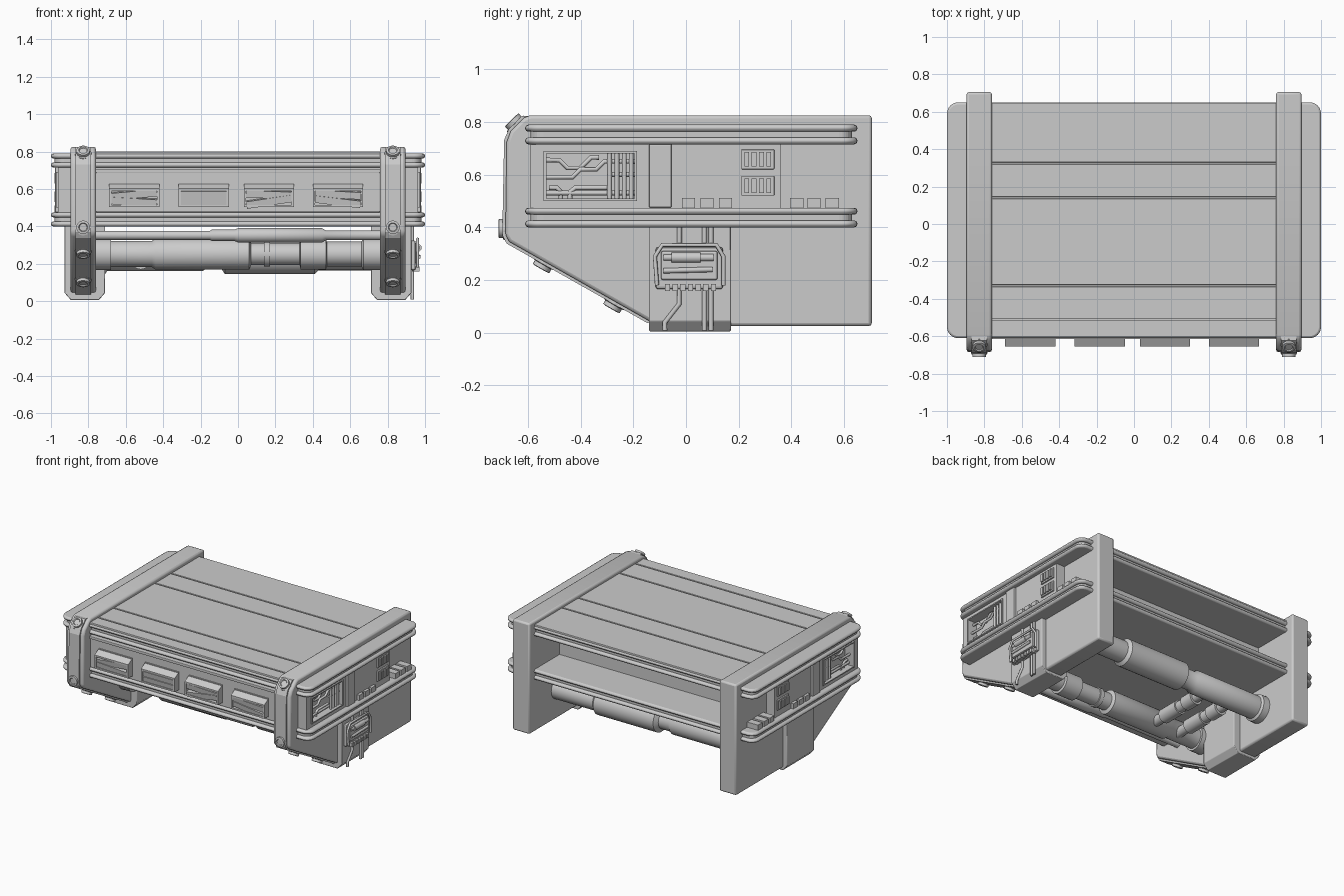
import bpy, bmesh, math
from mathutils import Vector, Matrix


def finish(name, bm, bevel=0.0, smooth=False):
    bmesh.ops.recalc_face_normals(bm, faces=bm.faces)
    me = bpy.data.meshes.new(name)
    bm.to_mesh(me)
    bm.free()
    ob = bpy.data.objects.new(name, me)
    bpy.context.collection.objects.link(ob)
    if bevel:
        m = ob.modifiers.new("bevel", 'BEVEL')
        m.width, m.segments, m.limit_method = bevel, 2, 'ANGLE'
    if smooth:
        bpy.context.view_layer.objects.active = ob
        ob.select_set(True)
        bpy.ops.object.shade_smooth_by_angle(angle=math.radians(35))
        ob.select_set(False)
    return ob


def box(name, x, y, z, bevel=0.0):
    """Box from (min, max) ranges."""
    bm = bmesh.new()
    bmesh.ops.create_cube(bm, size=1)
    for v in bm.verts:
        v.co = [(r[0] + r[1]) / 2 + c * (r[1] - r[0]) for r, c in zip((x, y, z), v.co)]
    return finish(name, bm, bevel)


def side_box(name, s, x, y, z, bevel=0.0):
    return box(name, tuple(sorted((s * x[0], s * x[1]))), y, z, bevel)


def prism(name, pts, axis, lo, hi, bevel=0.0):
    """Extrude a 2D outline along x (outline in yz), y (xz) or z (xy)."""
    def place(p, h):
        co = list(p)
        co.insert(axis, h)
        return co
    bm = bmesh.new()
    f = bm.faces.new([bm.verts.new(place(p, lo)) for p in pts])
    r = bmesh.ops.extrude_face_region(bm, geom=[f])
    for v in r['geom']:
        if isinstance(v, bmesh.types.BMVert):
            v.co[axis] = hi
    return finish(name, bm, bevel, bool(bevel))


def lathe(name, origin, direction, profile, n=32):
    """Stepped round part: profile of (distance along direction, radius)."""
    rot = Vector(direction).to_track_quat('Z', 'Y').to_matrix().to_4x4()
    M = Matrix.Translation(origin) @ rot
    bm = bmesh.new()
    rings = [[bm.verts.new(M @ Vector((r * math.cos(2 * math.pi * i / n),
              r * math.sin(2 * math.pi * i / n), d))) for i in range(n)] for d, r in profile]
    for a, b in zip(rings, rings[1:]):
        for i in range(n):
            bm.faces.new((a[i], a[(i + 1) % n], b[(i + 1) % n], b[i]))
    bm.faces.new(rings[0])
    bm.faces.new(rings[-1])
    return finish(name, bm, 0, True)


def cable(name, pts, r):
    cu = bpy.data.curves.new(name, 'CURVE')
    cu.dimensions, cu.bevel_depth, cu.bevel_resolution = '3D', r, 2
    cu.use_fill_caps = True
    sp = cu.splines.new('POLY')
    sp.points.add(len(pts) - 1)
    for p, co in zip(sp.points, pts):
        p.co = (*co, 1)
    ob = bpy.data.objects.new(name, cu)
    bpy.context.collection.objects.link(ob)


def rounded_rect(x, y0, y1, r, n=6):
    pts = []
    for k, (cx, cy) in enumerate(((x - r, y1 - r), (r - x, y1 - r), (r - x, y0 + r), (x - r, y0 + r))):
        for i in range(n + 1):
            a = math.pi / 2 * (k + i / n)
            pts.append((cx + r * math.cos(a), cy + r * math.sin(a)))
    return pts


# Upper and lower decks, each with two rounded rails around the rim
for deck, z0 in (("lower", 0.40), ("upper", 0.715)):
    prism(deck + "_deck", rounded_rect(0.98, -0.59, 0.63, 0.05), 2, z0 + 0.006, z0 + 0.07)
    for i in (0, 1):
        z = z0 + i * 0.048
        prism(f"{deck}_rail_{i}", rounded_rect(1.0, -0.61, 0.65, 0.06), 2, z, z + 0.026, 0.011)

# Core between the decks, open at the back
box("core", (-0.9, 0.9), (-0.58, 0.36), (0.46, 0.73))
box("front_panel", (-0.76, 0.76), (-0.605, -0.56), (0.475, 0.705), 0.006)
box("front_upper_trim", (-0.76, 0.76), (-0.615, -0.56), (0.685, 0.705), 0.004)

# Top plates separated by narrow seams
for i, (a, b) in enumerate(((-0.605, -0.515), (-0.505, -0.335), (-0.325, 0.135), (0.145, 0.32), (0.33, 0.645))):
    box(f"top_plate_{i}", (-0.77, 0.77), (a, b), (0.775, 0.799), 0.003)

# Front vents with slanted louvre blades
for i, x in enumerate((-0.555, -0.183, 0.165, 0.535)):
    x0, x1 = x - 0.134, x + 0.134
    box(f"vent_plate_{i}", (x0, x1), (-0.612, -0.6), (0.5, 0.632))
    prism(f"vent_hood_{i}", [(-0.605, 0.63), (-0.655, 0.602), (-0.655, 0.59), (-0.605, 0.59)], 0, x0, x1)
    box(f"vent_sill_{i}", (x0, x1), (-0.655, -0.605), (0.503, 0.514))
    for e in (x0, x1 - 0.012):
        box(f"vent_end_{i}", (e, e + 0.012), (-0.655, -0.605), (0.51, 0.595))
    for j, t in enumerate(((0.06, -0.09), (0, 0), (-0.15, 0.03), (0.12, 0.05))[i]):
        b = box(f"vent_blade_{i}_{j}", (-0.121, 0.121), (-0.02, 0.02), (-0.019, 0.019))
        b.location = (x, -0.632, 0.533 + j * 0.038)
        b.rotation_euler = (0.15, t, 0)

outline = [(0.705, 0.825), (0.705, 0.025), (-0.1, 0.025), (-0.14, 0.045), (-0.67, 0.345),
           (-0.685, 0.37), (-0.68, 0.725), (-0.665, 0.765), (-0.615, 0.815), (-0.59, 0.825)]
front_strip = [(-0.1, 0.06), (-0.145, 0.036), (-0.68, 0.338), (-0.697, 0.37), (-0.69, 0.73),
               (-0.673, 0.772), (-0.622, 0.823), (-0.57, 0.82), (-0.6, 0.4)]
bolts = [((-0.64, 0.785), (-0.7, 0.72)), ((-0.68, 0.395), (-1, 0)),
         ((-0.535, 0.27), (-0.5, -0.87)), ((-0.268, 0.118), (-0.5, -0.87))]
for s, side in ((1, "right"), (-1, "left")):
    # Side bracket and its raised front strip
    prism(side + "_bracket", outline, 0, s * 0.76, s * 0.895, 0.012)
    prism(side + "_bracket_strip", front_strip, 0, s * 0.785, s * 0.87)
    # Bolts
    for i, ((y, z), (dy, dz)) in enumerate(bolts):
        lathe(f"{side}_bolt_{i}", (s * 0.828, y, z), (0, dy, dz),
              [(0, 0.044), (0.012, 0.044), (0.014, 0.036), (0.03, 0.036), (0.032, 0.024), (0.026, 0.02)], 20)
    # Wrapped foot with chamfered bottom
    foot = [(0.71, 0.41), (0.71, 0.045), (0.745, 0.005), (0.893, 0.005), (0.928, 0.045), (0.928, 0.41)]
    prism(side + "_foot", [(s * x, z) for x, z in foot], 1, -0.14, 0.17, 0.004)
    # Side wall built around the equipment window
    X = (0.89, 0.962)
    for i, (y, z) in enumerate((((-0.59, -0.53), (0.47, 0.72)), ((-0.19, 0.36), (0.47, 0.72)),
                                ((-0.53, -0.19), (0.47, 0.51)), ((-0.53, -0.19), (0.68, 0.72)))):
        side_box(f"{side}_wall_{i}", s, X, y, z)
    for i, (y, z) in enumerate((((-0.54, -0.53), (0.5, 0.69)), ((-0.195, -0.185), (0.5, 0.69)),
                                ((-0.53, -0.19), (0.502, 0.51)), ((-0.53, -0.19), (0.68, 0.688)))):
        side_box(f"{side}_window_frame_{i}", s, (0.95, 0.972), y, z)
    side_box(side + "_wall_post", s, (0.95, 0.978), (-0.14, -0.055), (0.475, 0.715), 0.004)
    # Pipework inside the window
    routes = [[(-0.52, 0.55), (-0.49, 0.55), (-0.475, 0.535), (-0.475, 0.51)],
              [(-0.44, 0.51), (-0.44, 0.535), (-0.42, 0.55), (-0.3, 0.55)],
              [(-0.53, 0.59), (-0.43, 0.59), (-0.4, 0.62), (-0.34, 0.62), (-0.31, 0.65), (-0.19, 0.65)],
              [(-0.53, 0.655), (-0.48, 0.655), (-0.45, 0.625), (-0.4, 0.625), (-0.36, 0.665), (-0.33, 0.665)],
              [(-0.53, 0.53), (-0.19, 0.53)], [(-0.3, 0.6), (-0.19, 0.6)]]
    for i, r in enumerate(routes):
        cable(f"{side}_pipe_{i}", [(s * (0.925 + 0.006 * (i % 3)), y, z) for y, z in r], 0.009)
    for i, y in enumerate((-0.29, -0.262, -0.234, -0.208)):
        cable(f"{side}_riser_{i}", [(s * 0.945, y, 0.51), (s * 0.945, y, 0.68)], 0.009)
    # Square grilles
    for i, z in enumerate((0.52, 0.62)):
        side_box(f"{side}_grille_{i}", s, (0.95, 0.972), (0.21, 0.335), (z, z + 0.075), 0.003)
        for j in range(4):
            y = 0.221 + j * 0.028
            side_box(f"{side}_grille_bar_{i}_{j}", s, (0.97, 0.982), (y, y + 0.018), (z + 0.01, z + 0.065))
    # Small blocks along the lower rail
    for i, y in enumerate((-0.015, 0.055, 0.125, 0.395, 0.46, 0.53)):
        side_box(f"{side}_block_{i}", s, (0.89, 0.982), (y, y + 0.05), (0.465, 0.512))

# Control box with handle and cables on the right foot
box("control_box", (0.92, 0.95), (-0.115, 0.14), (0.165, 0.325), 0.01)
box("control_box_lid", (0.94, 0.965), (-0.095, 0.12), (0.2, 0.31), 0.008)
lathe("control_box_roll", (0.962, -0.085, 0.285), (0, 1, 0),
      [(0, 0.012), (0.03, 0.012), (0.03, 0.02), (0.14, 0.02), (0.14, 0.014), (0.19, 0.014)], 16)
cable("control_box_bar", [(0.967, -0.085, 0.235), (0.967, 0.1, 0.24)], 0.01)
cable("control_box_hoop", [(0.96, -0.11, 0.18), (0.96, -0.118, 0.29), (0.96, -0.09, 0.333),
                           (0.96, 0.115, 0.333), (0.96, 0.142, 0.29), (0.96, 0.142, 0.18)], 0.008)
for i in range(7):
    y = -0.08 + i * 0.029
    box(f"control_box_tooth_{i}", (0.93, 0.97), (y, y + 0.02), (0.158, 0.185))
for i, r in enumerate(([(-0.025, 0.4), (-0.025, 0.11), (-0.08, 0.04), (-0.08, 0.008)],
                       [(0.07, 0.4), (0.07, 0.008)], [(0.095, 0.4), (0.095, 0.008)])):
    cable(f"foot_cable_{i}", [(0.932, y, z) for y, z in r], 0.009)

# Stepped cylinders slung between the brackets
lathe("front_cylinder", (0, -0.2, 0.252), (1, 0, 0),
      [(-0.77, 0.085), (-0.68, 0.085), (-0.68, 0.07), (-0.46, 0.07), (-0.44, 0.084), (0.06, 0.084), (0.07, 0.06),
       (0.14, 0.06), (0.14, 0.068), (0.17, 0.068), (0.17, 0.06), (0.33, 0.06), (0.335, 0.082), (0.47, 0.082),
       (0.475, 0.066), (0.66, 0.066), (0.67, 0.085), (0.77, 0.085)])
lathe("rear_cylinder", (0, 0.38, 0.24), (1, 0, 0),
      [(-0.77, 0.095), (-0.71, 0.095), (-0.7, 0.08), (-0.19, 0.08), (-0.17, 0.066), (-0.09, 0.066),
       (-0.07, 0.096), (0.41, 0.096), (0.43, 0.075), (0.77, 0.075)])
lathe("upper_front_pipe", (0, -0.46, 0.352), (1, 0, 0),
      [(-0.77, 0.024), (-0.15, 0.024), (-0.14, 0.03), (-0.02, 0.03), (0, 0.038), (0.45, 0.038), (0.47, 0.026), (0.77, 0.026)], 24)
# Short cross pipes joining the cylinders
for i, x in enumerate((-0.31, -0.52)):
    lathe(f"cross_pipe_{i}", (x, -0.2, 0.22), (0, 1, 0),
          [(0, 0.035), (0.14, 0.035), (0.14, 0.05), (0.3, 0.05), (0.3, 0.04), (0.36, 0.04), (0.36, 0.05), (0.46, 0.05), (0.46, 0.035), (0.58, 0.035)], 20)
